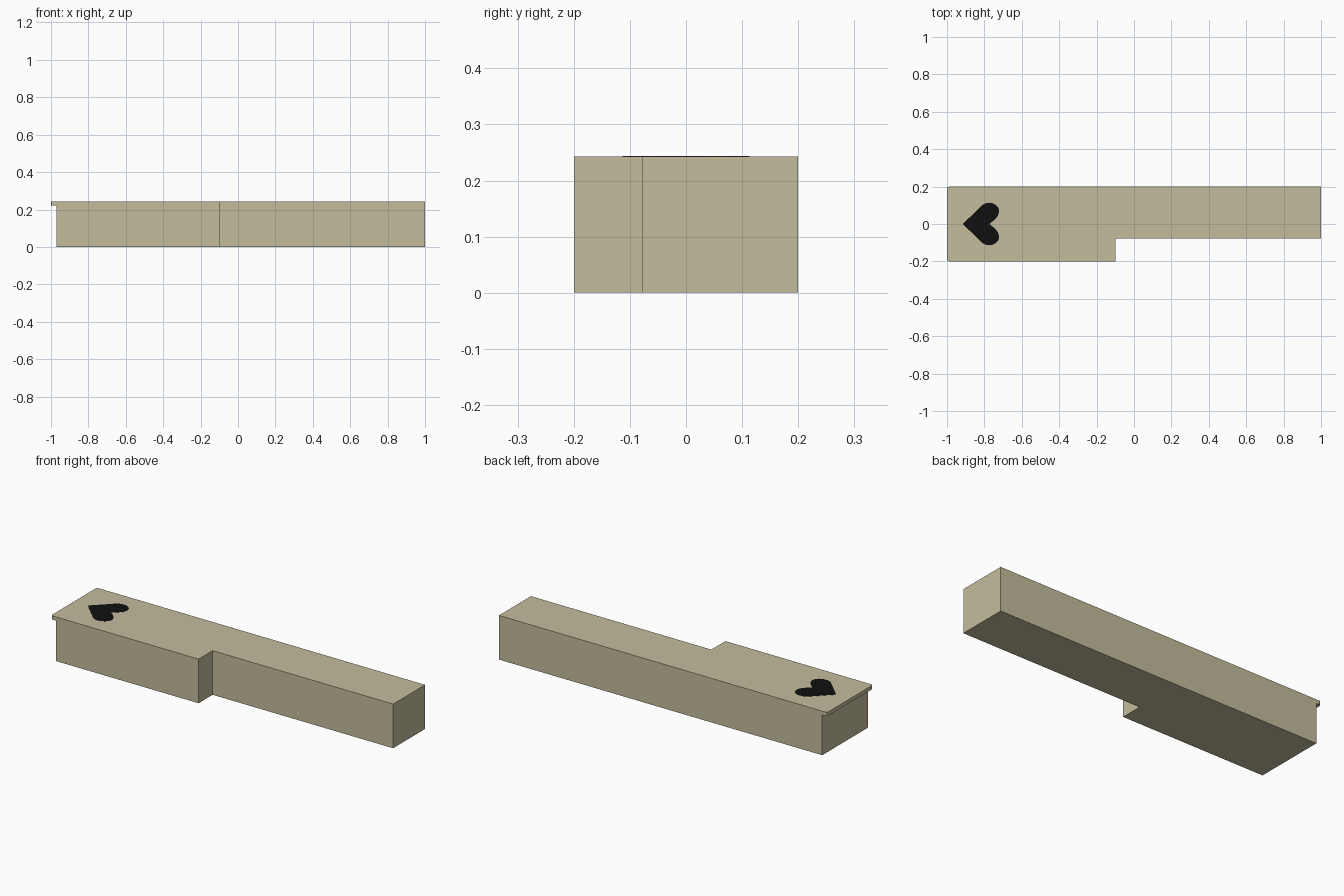
import bpy, bmesh
from mathutils import Vector

if "Cube" in bpy.data.objects:
    bpy.data.objects.remove(bpy.data.objects["Cube"])

TOP = 0.243
LIP_Z = 0.222


def material(name, rgb):
    m = bpy.data.materials.new(name)
    m.diffuse_color = (*rgb, 1)
    m.use_nodes = True
    m.node_tree.nodes["Principled BSDF"].inputs["Base Color"].default_value = m.diffuse_color
    return m


def prism(bm, outline, z0, z1):
    """Extrude a plan outline between two heights."""
    face = bm.faces.new([bm.verts.new((x, y, z0)) for x, y in outline])
    ext = bmesh.ops.extrude_face_region(bm, geom=[face])["geom"]
    bmesh.ops.translate(bm, vec=(0, 0, z1 - z0),
                        verts=[v for v in ext if isinstance(v, bmesh.types.BMVert)])
    bmesh.ops.recalc_face_normals(bm, faces=bm.faces)


def finish(bm, name, mat):
    bmesh.ops.recalc_face_normals(bm, faces=bm.faces)
    me = bpy.data.meshes.new(name)
    bm.to_mesh(me)
    bm.free()
    me.materials.append(mat)
    ob = bpy.data.objects.new(name, me)
    bpy.context.collection.objects.link(ob)
    return ob


ivory = material("aged ivory", (0.55, 0.505, 0.335))
black = material("black ink", (0.005, 0.005, 0.005))

# Key body: long bar with a notch along the front right
bm = bmesh.new()
prism(bm, [(-0.97, -0.2), (-0.1, -0.2), (-0.1, -0.078),
           (1, -0.078), (1, 0.2), (-0.97, 0.2)], 0, TOP)

# Overhanging lip pulled out of the top of the left end
end = [f for f in bm.faces if f.normal.x < -0.9]
bmesh.ops.bisect_plane(bm, geom=list(bm.verts) + list(bm.edges) + list(bm.faces),
                       plane_co=(0, 0, LIP_Z), plane_no=(0, 0, 1))
end = [f for f in bm.faces
       if f.normal.x < -0.9 and f.calc_center_median().z > LIP_Z]
ext = bmesh.ops.extrude_face_region(bm, geom=end)["geom"]
bmesh.ops.translate(bm, vec=(-0.03, 0, 0),
                    verts=[v for v in ext if isinstance(v, bmesh.types.BMVert)])
bmesh.ops.delete(bm, geom=[f for f in end if f.is_valid], context="FACES_ONLY")

# Small corner bevel on the lip
corners = [e for e in bm.edges
           if all(v.co.x < -0.99 for v in e.verts)
           and abs(e.verts[0].co.y - e.verts[1].co.y) < 1e-4]
bmesh.ops.bevel(bm, geom=corners, offset=0.012, segments=2, profile=0.5,
                affect="EDGES")
bmesh.ops.dissolve_limit(bm, angle_limit=0.01, verts=bm.verts, edges=bm.edges)
finish(bm, "key_body", ivory)

# Painted heart: thin plate on top, half outline mirrored across y
half = [(-0.82, 0.093), (-0.805, 0.106), (-0.785, 0.113), (-0.76, 0.112),
        (-0.738, 0.102), (-0.724, 0.085), (-0.721, 0.065), (-0.728, 0.043),
        (-0.748, 0.02)]
heart = [(-0.915, 0)] + half + [(-0.773, 0)] + [(x, -y) for x, y in reversed(half)]
bm = bmesh.new()
prism(bm, heart, TOP - 0.001, TOP + 0.001)
finish(bm, "painted_heart", black)
